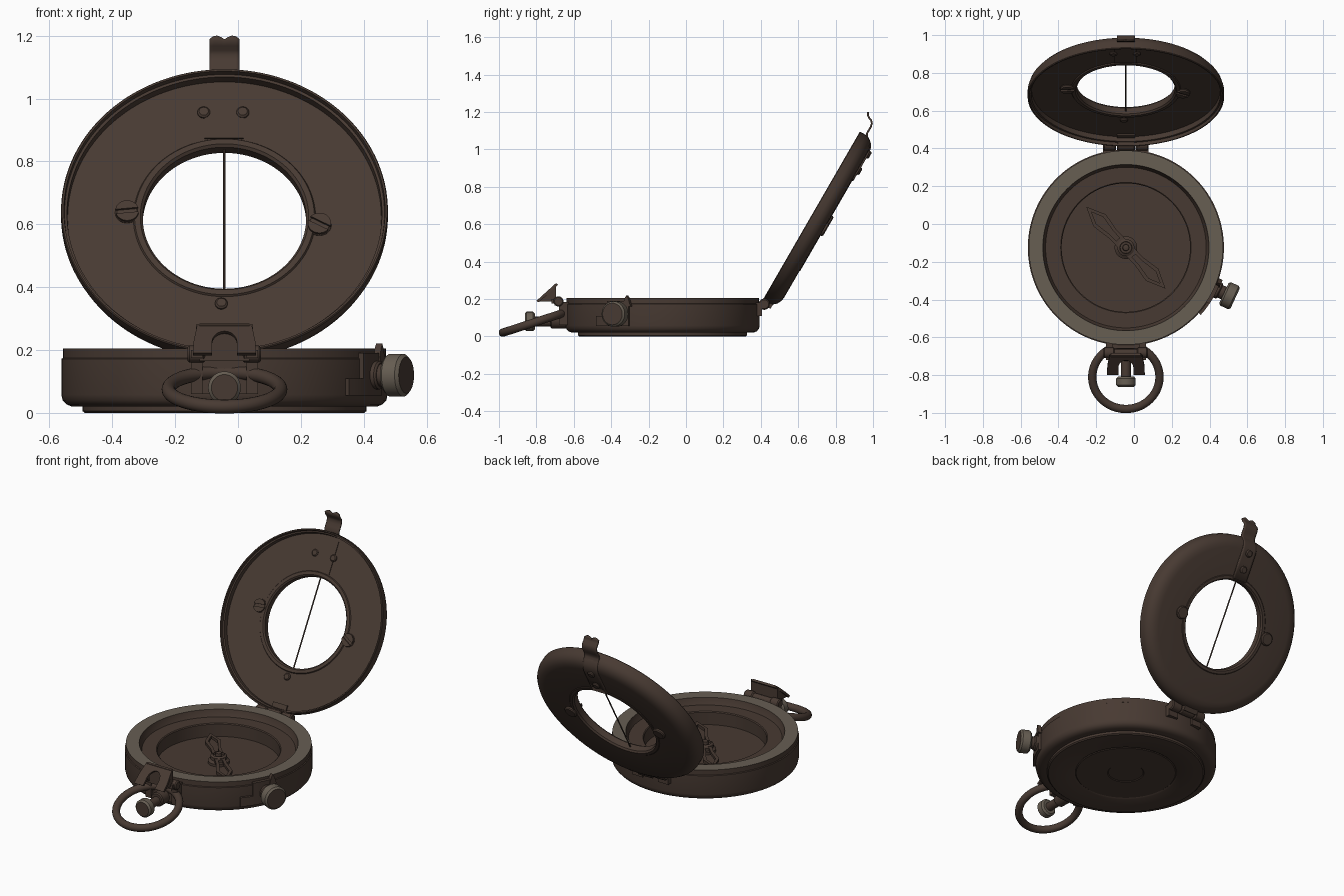
import bpy, bmesh, math
from math import sin, cos, radians, pi
from mathutils import Vector, Matrix

if "Cube" in bpy.data.objects:
    bpy.data.objects.remove(bpy.data.objects["Cube"])

def material(name, rgb):
    m = bpy.data.materials.new(name)
    m.diffuse_color = (*rgb, 1)
    m.use_nodes = True
    m.node_tree.nodes["Principled BSDF"].inputs["Base Color"].default_value = m.diffuse_color
    return m

BROWN = material("dark bronze", (0.064, 0.042, 0.032))
GREY = material("worn grey metal", (0.135, 0.112, 0.086))
CX, CY = -0.043, -0.125
CASE = Matrix.Translation((CX, CY, 0))
LID = Matrix.Translation((CX, 0.67, 0.645)) @ Matrix.Rotation(radians(60), 4, 'X')

def finish(name, bm, mat=BROWN, M=Matrix(), angle=35):
    bmesh.ops.remove_doubles(bm, verts=bm.verts, dist=1e-5)
    bmesh.ops.recalc_face_normals(bm, faces=bm.faces)
    me = bpy.data.meshes.new(name)
    bm.to_mesh(me)
    bm.free()
    me.materials.append(mat)
    me.transform(M)
    ob = bpy.data.objects.new(name, me)
    bpy.context.collection.objects.link(ob)
    bpy.ops.object.select_all(action='DESELECT')
    ob.select_set(True)
    bpy.context.view_layer.objects.active = ob
    bpy.ops.object.shade_smooth_by_angle(angle=radians(angle))
    return ob

def lathe(name, prof, mat=BROWN, M=Matrix(), seg=96, loop=False):
    bm = bmesh.new()
    rings = [[bm.verts.new((r * cos(2 * pi * i / seg), r * sin(2 * pi * i / seg), z)) for i in range(seg)]
             for r, z in prof]
    pairs = list(zip(rings, rings[1:])) + ([(rings[-1], rings[0])] if loop else [])
    for a, b in pairs:
        for i in range(seg):
            j = (i + 1) % seg
            bm.faces.new((a[i], a[j], b[j], b[i]))
    bmesh.ops.dissolve_degenerate(bm, dist=1e-6, edges=bm.edges)
    return finish(name, bm, mat, M)

def rod(name, p0, p1, r, mat=BROWN, M=Matrix(), bevel=0.006, seg=32):
    p0, p1 = Vector(p0), Vector(p1)
    d = p1 - p0
    L = d.length
    b = min(bevel, L / 3)
    prof = [(0, 0), (r - b, 0), (r, b), (r, L - b), (r - b, L), (0, L)]
    return lathe(name, prof, mat, M @ Matrix.Translation(p0) @ d.to_track_quat('Z', 'Y').to_matrix().to_4x4(), seg)

def knob(name, p0, p1, r, M=Matrix()):
    # Grey grip with a brown end cap
    ob = rod(name, p0, p1, r, GREY, M, bevel=0.01, seg=40)
    ob.data.materials.append(BROWN)
    axis = (M.to_3x3() @ (Vector(p1) - Vector(p0))).normalized()
    for p in ob.data.polygons:
        if p.normal.dot(axis) > 0.9:
            p.material_index = 1

def prism(name, pts, offset, mat=BROWN, M=Matrix()):
    bm = bmesh.new()
    f = bm.faces.new([bm.verts.new(p) for p in pts])
    ext = bmesh.ops.extrude_face_region(bm, geom=[f], use_keep_orig=True)
    vs = [g for g in ext['geom'] if isinstance(g, bmesh.types.BMVert)]
    bmesh.ops.translate(bm, verts=vs, vec=offset)
    return finish(name, bm, mat, M)

def box(name, lo, hi, mat=BROWN, M=Matrix()):
    (a, b, c), (d, e, f) = lo, hi
    return prism(name, [(a, b, c), (d, b, c), (d, e, c), (a, e, c)], (0, 0, f - c), mat, M)

def sector(name, r0, r1, a0, a1, z0, z1, mat=BROWN):
    ang = [radians(a0 + (a1 - a0) * i / 8) for i in range(9)]
    pts = [(r1 * cos(a), r1 * sin(a), z0) for a in ang] + [(r0 * cos(a), r0 * sin(a), z0) for a in reversed(ang)]
    return prism(name, pts, (0, 0, z1 - z0), mat, CASE)

# Case: outer shell, stepped bowl and raised foot; flat top rim is grey
case = lathe("case", [
    (0, 0.006), (0.1, 0.006), (0.105, 0.002), (0.285, 0.002), (0.29, 0.006), (0.30, 0.0), (0.445, 0), (0.452, 0.006),
    (0.452, 0.02), (0.485, 0.02), (0.503, 0.027), (0.515, 0.04), (0.519, 0.058), (0.519, 0.172),
    (0.514, 0.175), (0.514, 0.205), (0.44, 0.205), (0.435, 0.185), (0.425, 0.165), (0.345, 0.165),
    (0.34, 0.16), (0.34, 0.085), (0, 0.085)], M=CASE, seg=128)
case.data.materials.append(GREY)
for p in case.data.polygons:
    if min(case.data.vertices[v].co.z for v in p.vertices) > 0.2:
        p.material_index = 1

# Needle: two open kite frames and a stepped pivot
lathe("needle_pivot", [(0, 0.085), (0.06, 0.085), (0.06, 0.1), (0.045, 0.11), (0.045, 0.128), (0.032, 0.135),
                       (0.03, 0.125), (0.018, 0.125), (0.016, 0.145), (0, 0.15)], M=CASE, seg=40)
for k, name in enumerate(("needle_north", "needle_south")):
    bm = bmesh.new()
    outer = [(0.03, -0.03), (0.10, -0.03), (0.2, -0.046), (0.302, 0), (0.2, 0.046), (0.10, 0.03), (0.03, 0.03)]
    inner = [(0.06, -0.012), (0.11, -0.013), (0.2, -0.026), (0.262, 0), (0.2, 0.026), (0.11, 0.013), (0.06, 0.012)]
    vo, vi = ([bm.verts.new((x, y, 0.108)) for x, y in s] for s in (outer, inner))
    fs = [bm.faces.new((vo[i], vo[(i + 1) % 7], vi[(i + 1) % 7], vi[i])) for i in range(7)]
    ext = bmesh.ops.extrude_face_region(bm, geom=fs, use_keep_orig=True)
    bmesh.ops.translate(bm, verts=[g for g in ext['geom'] if isinstance(g, bmesh.types.BMVert)], vec=(0, 0, 0.018))
    finish(name, bm, BROWN, CASE @ Matrix.Rotation(radians(134 + 180 * k), 4, 'Z'))

# Lid: deep dished ring with rounded back edge and window bezel
lathe("lid", [
    (0.52, -0.004), (0.517, 0), (0.511, 0), (0.509, -0.018), (0.501, -0.02), (0.499, -0.048), (0.29, -0.048),
    (0.286, -0.042), (0.268, -0.042), (0.26, -0.05), (0.26, -0.086), (0.268, -0.096), (0.284, -0.096), (0.288, -0.093),
    (0.45, -0.093), (0.475, -0.089), (0.497, -0.078), (0.513, -0.06), (0.52, -0.038)], M=LID, seg=128, loop=True)
rod("sighting_wire", (0, -0.265, -0.068), (0, 0.265, -0.068), 0.004, M=LID, bevel=0.001, seg=10)

# Lid screws, each with two half-heads either side of a slot
for k, (x, y, a) in enumerate(((-0.31, 0.018, 10), (0.302, -0.028, -25))):
    S = LID @ Matrix.Translation((x, y, 0)) @ Matrix.Rotation(radians(a), 4, 'Z')
    rod(f"lid_screw_{k}", (0, 0, -0.108), (0, 0, -0.04), 0.038, M=S)
    for s in (0, 180):
        pts = [(0.037 * cos(radians(t)), 0.037 * sin(radians(t)), -0.041) for t in range(8, 173, 12)]
        prism(f"lid_screw_head_{k}_{s}", pts, (0, 0, 0.009), M=S @ Matrix.Rotation(radians(s), 4, 'Z'))
# Lid rivets and inner clip plate
for k, (x, y, r) in enumerate(((-0.066, 0.385, 0.02), (0.058, 0.385, 0.02), (-0.01, -0.317, 0.02))):
    rod(f"lid_rivet_{k}", (x, y, -0.053), (x, y, -0.037), r, M=LID, seg=24)
box("inner_clip_plate", (-0.063, 0.29, -0.05), (0.06, 0.482, -0.044), M=LID)
for k, y in enumerate((0.335, 0.435)):
    rod(f"clip_rivet_{k}", (0, y, -0.09), (0, y, -0.112), 0.022, M=LID, seg=24)

# Latch clip: strip up the back of the lid ending in a wavy, notched tongue
path = [(0.889, 0.832), (0.94, 0.92), (0.974, 0.979), (0.983, 1.005), (0.984, 1.03), (0.976, 1.052), (0.967, 1.07),
        (0.968, 1.085), (0.977, 1.102), (0.988, 1.12), (0.994, 1.14), (0.990, 1.155), (0.978, 1.17),
        (0.972, 1.185), (0.974, 1.2)]
bm = bmesh.new()
cols = (-0.048, -0.036, -0.024, -0.01, 0, 0.01, 0.024, 0.036, 0.048)
drop = (0.012, 0.003, 0, 0.006, 0.013, 0.006, 0, 0.003, 0.012)
rows = [[bm.verts.new((CX + c, y, z - (d if i == len(path) - 1 else 0))) for c, d in zip(cols, drop)]
        for i, (y, z) in enumerate(path)]
for a, b in zip(rows, rows[1:]):
    for i in range(len(cols) - 1):
        bm.faces.new((a[i], a[i + 1], b[i + 1], b[i]))
clip = finish("latch_clip", bm, angle=50)
mod = clip.modifiers.new("thickness", 'SOLIDIFY')
mod.thickness, mod.offset = 0.01, 0

# Rear hinge: three knuckles, case leaf and lid leaf
for k, (a, b) in enumerate(((-0.12, -0.052), (-0.048, 0.048), (0.052, 0.12))):
    rod(f"hinge_knuckle_{k}", (CX + a, 0.418, 0.172), (CX + b, 0.418, 0.172), 0.03, seg=28)
    if k != 1:
        box(f"hinge_case_leaf_{k}", (CX + a, 0.37, 0.11), (CX + b, 0.405, 0.18))
box("hinge_lid_leaf", (-0.048, -0.54, -0.06), (0.048, -0.47, -0.04), M=LID)

# Front folding sight: sloped plate with arched notch, rear wall and two triangular cheeks
arch = [(0.04 * cos(t * pi / 10), 0.36 + 0.38 * sin(t * pi / 10)) for t in range(11)]
outline = [(0.04, 0)] + arch + [(-0.04, 0), (-0.1, 0), (-0.098, 0.4), (-0.088, 0.9), (-0.078, 1),
                                (0.078, 1), (0.088, 0.9), (0.098, 0.4), (0.1, 0)]
prism("sight_plate", [(CX + x, -0.8 + 0.105 * v, 0.19 + 0.095 * v) for x, v in outline], (0, 0.012, -0.008))
box("sight_rear_wall", (CX - 0.08, -0.704, 0.165), (CX + 0.08, -0.694, 0.279))
for s in (-1, 1):
    x = CX + s * 0.082
    prism(f"sight_cheek_{s}", [(x - 0.008, -0.797, 0.187), (x - 0.008, -0.694, 0.281), (x - 0.008, -0.694, 0.187)],
          (0.016, 0, 0))
    # Hinge legs running down the case wall and connecting to the barrel
    a = CX + s * 0.088
    box(f"sight_leg_{s}", (a - 0.018, -0.68, 0.06), (a + 0.018, -0.61, 0.185))
    box(f"sight_arm_{s}", (a - 0.018, -0.72, 0.175), (a + 0.018, -0.68, 0.2))
    rod(f"sight_barrel_{s}", (a - 0.03, -0.682, 0.187), (a + 0.028, -0.682, 0.187), 0.027, seg=28)
rod("sight_pin", (CX - 0.11, -0.682, 0.187), (CX + 0.11, -0.682, 0.187), 0.02, seg=20)
box("sight_back_plate", (CX - 0.1, -0.66, 0.06), (CX + 0.1, -0.61, 0.165))

# Carrying ring, tilted down to the front
lathe("carrying_ring", [(0.178 + 0.022 * cos(t * pi / 8), 0.022 * sin(t * pi / 8)) for t in range(16)], loop=True,
      M=Matrix.Translation((CX, -0.81, 0.075)) @ Matrix.Rotation(radians(18), 4, 'X'), seg=72)
# Front thumb screw
rod("thumb_screw_stem", (CX, -0.62, 0.08), (CX, -0.82, 0.08), 0.026)
rod("thumb_screw_collar", (CX, -0.63, 0.085), (CX, -0.725, 0.085), 0.042)
knob("thumb_screw_head", (CX, -0.808, 0.08), (CX, -0.862, 0.08), 0.052)

# Side brake knob on a radial stem, with curved bracket and small lever
K = CASE @ Matrix.Rotation(radians(-24.9), 4, 'Z')
rod("side_knob_stem", (0.5, 0, 0.12), (0.59, 0, 0.12), 0.036, M=K)
rod("side_knob_collar", (0.5, 0, 0.12), (0.55, 0, 0.12), 0.045, M=K)
knob("side_knob", (0.572, 0, 0.12), (0.638, 0, 0.12), 0.068, K)
sector("side_bracket_foot", 0.505, 0.533, -42, -20, 0.055, 0.11)
sector("side_bracket_back", 0.505, 0.533, -34, -20, 0.11, 0.19)
prism("side_lever", [(0.515, 0.015, 0.16), (0.515, 0.06, 0.16), (0.515, 0.045, 0.205), (0.515, 0.036, 0.22),
                     (0.515, 0.026, 0.205)], (0.022, 0, 0), M=K)
